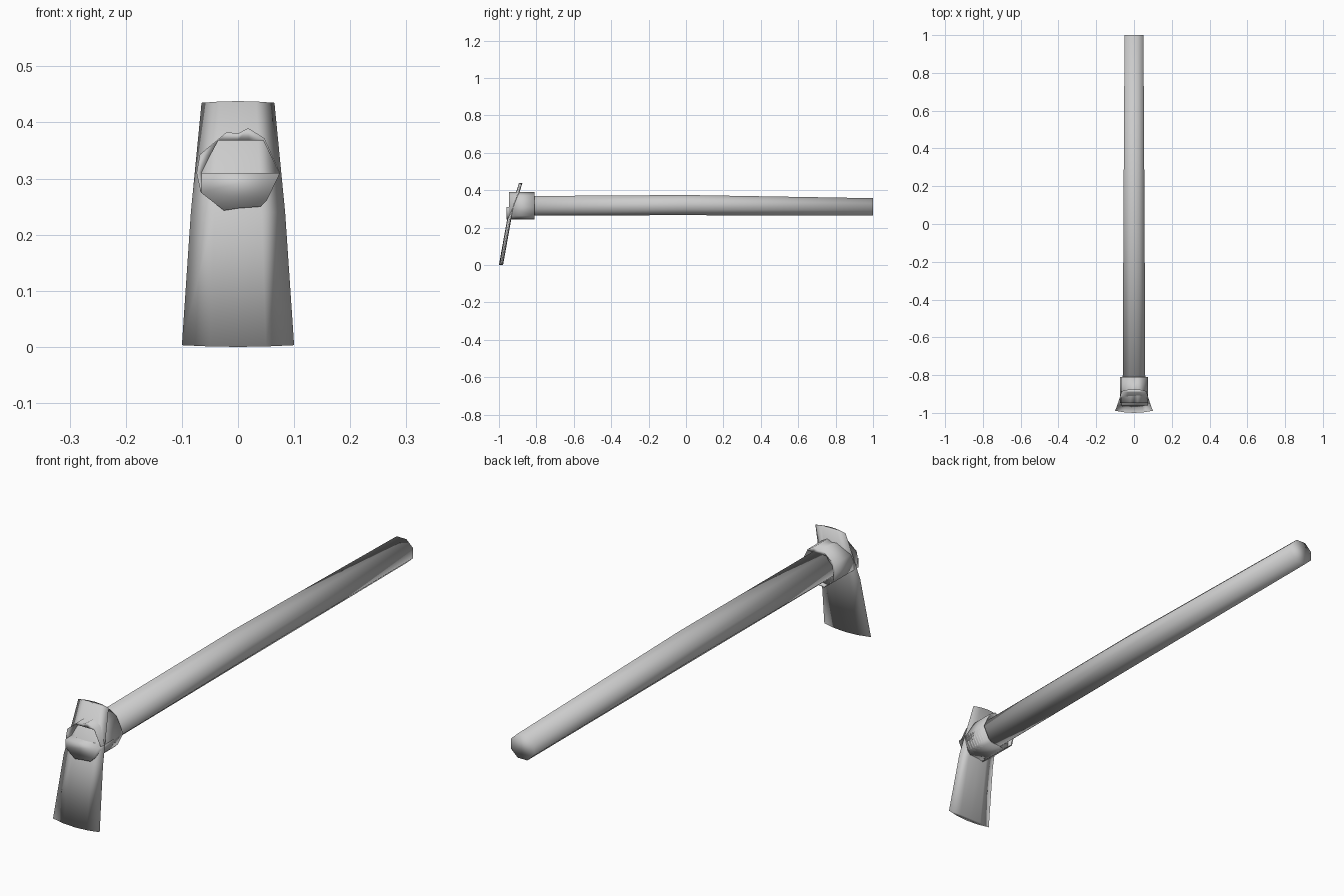
import bpy, bmesh, math

if "Cube" in bpy.data.objects:
    bpy.data.objects.remove(bpy.data.objects["Cube"])


def loft(name, rings, cap=True):
    """Skin equal-length closed rings, cap the ends, shade fully smooth."""
    bm = bmesh.new()
    rows = [[bm.verts.new(p) for p in ring] for ring in rings]
    n = len(rows[0])
    for a, b in zip(rows, rows[1:]):
        for i in range(n):
            j = (i + 1) % n
            bm.faces.new((a[i], a[j], b[j], b[i]))
    if cap:
        bm.faces.new(rows[0])
        bm.faces.new(rows[-1])
    bmesh.ops.remove_doubles(bm, verts=bm.verts, dist=1e-5)
    bmesh.ops.recalc_face_normals(bm, faces=bm.faces)
    for f in bm.faces:
        f.smooth = True
    mesh = bpy.data.meshes.new(name)
    bm.to_mesh(mesh)
    bm.free()
    obj = bpy.data.objects.new(name, mesh)
    bpy.context.collection.objects.link(obj)
    return obj


def octagon(y, half_width, low, high):
    """Eight-sided handle section."""
    mid, half = (low + high) / 2, (high - low) / 2
    k = 1 / math.cos(math.pi / 8)
    return [(half_width * k * math.cos(math.pi / 8 + i * math.pi / 4), y,
             mid + half * k * math.sin(math.pi / 8 + i * math.pi / 4))
            for i in range(8)]


# Long wooden handle, tapering slightly to its free end
loft("handle", [octagon(-0.90, 0.060, 0.265, 0.368),
                octagon(0.00, 0.056, 0.266, 0.374),
                octagon(1.00, 0.050, 0.264, 0.357)])

# Wrapped collar: irregular outer outline with a hexagonal opening
outer = [(-0.074, 0.31), (-0.068, 0.343), (-0.02, 0.383), (0.0, 0.380),
         (0.018, 0.390), (0.047, 0.372), (0.075, 0.31), (0.052, 0.262),
         (0.040, 0.250), (0.0, 0.247), (-0.025, 0.243), (-0.066, 0.275)]
inner = [(-0.065, 0.31), (-0.05, 0.34), (-0.035, 0.368), (0.0, 0.368),
         (0.02, 0.368), (0.045, 0.368), (0.073, 0.31), (0.050, 0.264),
         (0.038, 0.254), (0.0, 0.251), (-0.024, 0.247), (-0.063, 0.277)]


def section(outline, y):
    return [(x, y, z) for x, z in outline]


loops = [section(inner, -0.945), section(outer, -0.947),
         section(outer, -0.81), section(inner, -0.81)]
loft("collar", loops + [loops[0]], cap=False)

# Wedge filling the lower half of the collar mouth
lower = [inner[0]] + outer[6:]
loft("wedge", [section(lower, -0.961), section(lower, -0.83)])


# Blade with a lens-shaped section, flaring towards the cutting edge
def blade_ring(z, y, half_width, half_thick, drop):
    ring = []
    for side, steps in ((-1, (-1, -0.5, 0, 0.5)), (1, (1, 0.5, 0, -0.5))):
        for t in steps:
            ring.append((half_width * t, y + side * half_thick * (1 - t * t),
                         z + drop * t * t))
    return ring


loft("blade", [blade_ring(0.0, -0.989, 0.100, 0.011, 0.003),
               blade_ring(0.24, -0.946, 0.084, 0.011, 0.0),
               blade_ring(0.438, -0.884, 0.065, 0.009, -0.003)])
